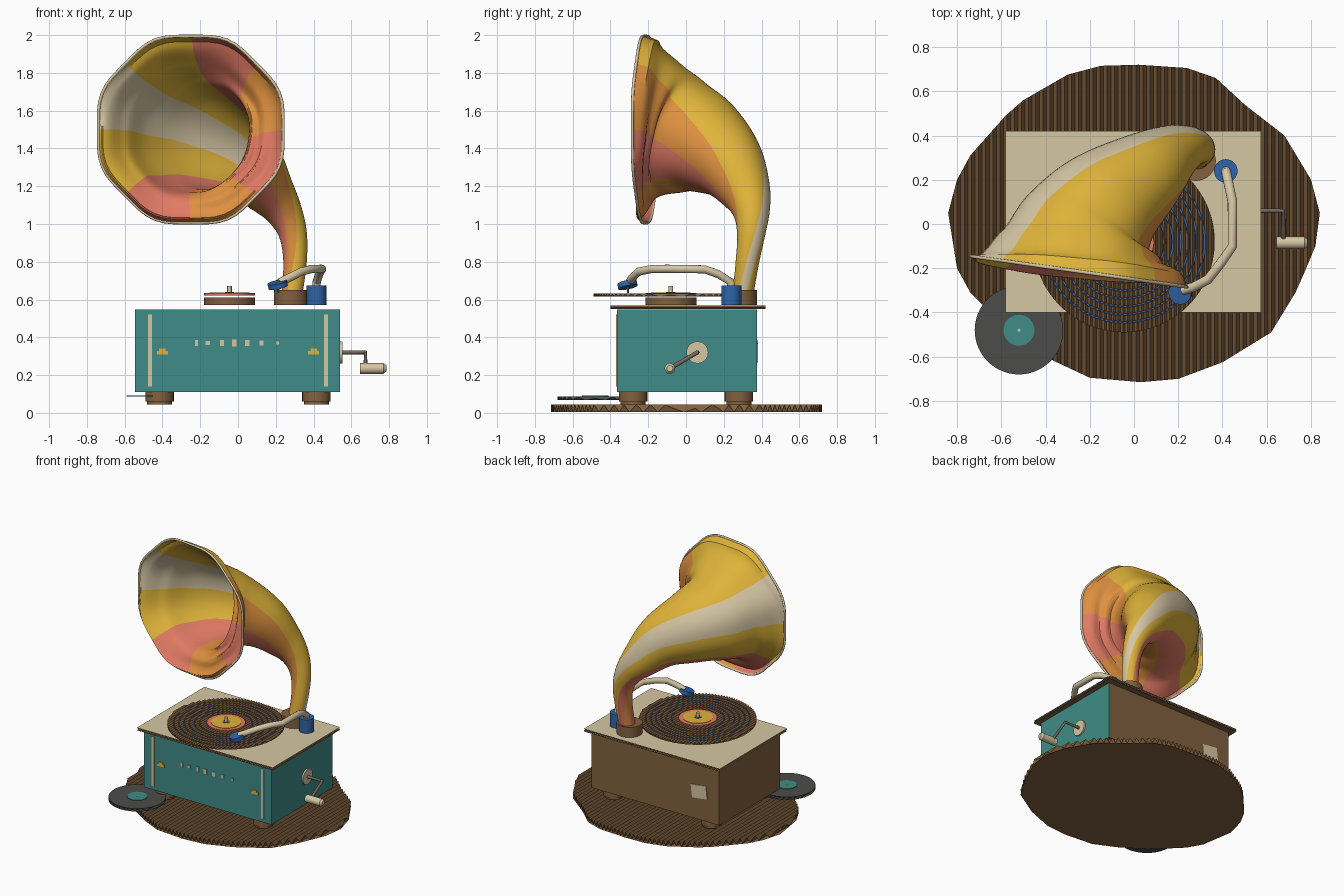
import bpy, bmesh, math
from mathutils import Vector, Matrix

if "Cube" in bpy.data.objects:
    bpy.data.objects.remove(bpy.data.objects["Cube"])

def lin(h):
    c = [int(h[i:i + 2], 16) / 255 for i in (0, 2, 4)]
    return [x / 12.92 if x < 0.04045 else ((x + 0.055) / 1.055) ** 2.4 for x in c] + [1]

MATS = {}
for mat_name, hexa in dict(cardboard="82613F", cream="D6C7A4", teal="3F8C87", gold="E0B43A", orange="DE9040",
                           salmon="E07A64", blue="3065A8", charcoal="4C4C4A", metal="756A5E").items():
    MATS[mat_name] = bpy.data.materials.new(mat_name)
    MATS[mat_name].diffuse_color = lin(hexa)

def finish(name, bm, *mats, smooth=False):
    me = bpy.data.meshes.new(name)
    bm.to_mesh(me)
    bm.free()
    for m in mats:
        me.materials.append(MATS[m])
    ob = bpy.data.objects.new(name, me)
    bpy.context.collection.objects.link(ob)
    if smooth:
        bpy.ops.object.select_all(action='DESELECT')
        ob.select_set(True)
        bpy.context.view_layer.objects.active = ob
        bpy.ops.object.shade_smooth_by_angle(angle=math.radians(35))
    return ob

def cyl(name, p0, p1, r, mat, n=32, r2=None):
    p0, p1 = Vector(p0), Vector(p1)
    d = p1 - p0
    M = Matrix.Translation((p0 + p1) / 2) @ d.to_track_quat('Z', 'Y').to_matrix().to_4x4()
    bm = bmesh.new()
    bmesh.ops.create_cone(bm, cap_ends=True, segments=n, radius1=r, radius2=r if r2 is None else r2,
                          depth=d.length, matrix=M)
    return finish(name, bm, mat, smooth=True)

def box(name, lo, hi, mat, *more, tilt=0):
    lo, hi = Vector(lo), Vector(hi)
    bm = bmesh.new()
    M = Matrix.Translation((lo + hi) / 2) @ Matrix.Rotation(tilt, 4, 'Y') @ Matrix.Diagonal((*(hi - lo), 1))
    bmesh.ops.create_cube(bm, size=1, matrix=M)
    return finish(name, bm, mat, *more)

def tube(name, pts, r, mat):
    cu = bpy.data.curves.new(name, 'CURVE')
    cu.dimensions, cu.bevel_depth, cu.bevel_resolution, cu.use_fill_caps = '3D', r, 4, True
    sp = cu.splines.new('POLY')
    sp.points.add(len(pts) - 1)
    for p, co in zip(sp.points, pts):
        p.co = (*co, 1)
    ob = bpy.data.objects.new(name, cu)
    bpy.context.collection.objects.link(ob)
    cu.materials.append(MATS[mat])
    bpy.ops.object.select_all(action='DESELECT')
    ob.select_set(True)
    bpy.context.view_layer.objects.active = ob
    bpy.ops.object.convert(target='MESH')
    bpy.ops.object.shade_smooth_by_angle(angle=math.radians(40))

def circle(cx, cy, r, n=64):
    return [(cx + r * math.cos(math.tau * i / n), cy + r * math.sin(math.tau * i / n)) for i in range(n)]

def sheet(name, outline, z, mat):
    bm = bmesh.new()
    bm.faces.new([bm.verts.new((x, y, z)) for x, y in outline])
    return finish(name, bm, mat)

def flutes(name, outline, z0, z1, period, mat):
    """Corrugated sheet with flutes along y, trimmed to a convex outline."""
    xs = [p[0] for p in outline]
    x0, x1 = min(xs) + 1e-4, max(xs) - 1e-4
    n = round((x1 - x0) / period) * 4
    bm, prev = bmesh.new(), None
    for i in range(n + 1):
        x = x0 + (x1 - x0) * i / n
        ys = [a[1] + (b[1] - a[1]) * (x - a[0]) / (b[0] - a[0])
              for a, b in zip(outline, outline[1:] + outline[:1]) if (a[0] - x) * (b[0] - x) < 0]
        if len(ys) < 2:
            continue
        z = (z0 + z1) / 2 + (z1 - z0) / 2 * math.sin(math.pi * i / 2)
        cur = [bm.verts.new((x, y, z)) for y in (min(ys), max(ys))]
        if prev:
            bm.faces.new((prev[0], cur[0], cur[1], prev[1]))
        prev = cur
    return finish(name, bm, mat)

def ring(name, cx, cy, r0, r1, z, mat, n=64):
    bm = bmesh.new()
    a, b = ([bm.verts.new((x, y, z)) for x, y in circle(cx, cy, r, n)] for r in (r0, r1))
    for i in range(n):
        j = (i + 1) % n
        bm.faces.new((a[i], b[i], b[j], a[j]))
    return finish(name, bm, mat)

# Corrugated ground mat with wavy outline
blob = [(.02, .72), (.24, .705), (.37, .66), (.5, .54), (.68, .4), (.8, .2), (.84, .05), (.82, -.1), (.77, -.22),
        (.73, -.31), (.62, -.49), (.4, -.625), (.2, -.7), (.03, -.715), (-.2, -.695), (-.36, -.62), (-.55, -.5),
        (-.74, -.31), (-.8, -.2), (-.84, .05), (-.8, .2), (-.74, .31), (-.58, .49), (-.5, .56), (-.3, .675), (-.15, .715)]
sheet("mat_liner", blob[::-1], 0, "cardboard")
flutes("mat_flutes", blob, .004, .045, .032, "cardboard")

# Feet
for sx in (-1, 1):
    for sy in (-1, 1):
        x, y = sx * .415, sy * .28
        cyl("foot", (x, y, .06), (x, y, .11), .075, "cardboard")
        cyl("foot_pad", (x, y, .045), (x, y, .06), .066, "cardboard")

# Cabinet: front and right painted, other sides bare
cab = box("cabinet", (-.545, -.365, .11), (.54, .375, .548), "cardboard", "teal")
for p in cab.data.polygons:
    p.material_index = int(p.normal.y < -.5 or p.normal.x > .5)

# Lid: two liners with flutes between
lid = [(-.58, -.4), (.575, -.4), (.575, .42), (-.58, .42)]
sheet("lid_underside", lid[::-1], .55, "cardboard")
flutes("lid_flutes", lid, .551, .569, .03, "cardboard")
sheet("lid_top", lid, .57, "cream")

# Front decoration plates and back patch
for s in (-1, 1):
    box("front_strip", (s * .465 - .011, -.37, .14), (s * .465 + .011, -.364, .52), "cream")
    box("front_stud", (s * .4 - .03, -.37, .308), (s * .4 + .03, -.364, .328), "gold")
    box("front_stud_top", (s * .4 - .017, -.37, .328), (s * .4 + .017, -.364, .34), "gold")
for x, w, h in ((-.22, .016, .03), (-.16, .024, .02), (-.085, .02, .034), (-.02, .026, .036),
                (.05, .024, .034), (.125, .022, .026), (.21, .016, .018)):
    box("front_ornament", (x - w / 2, -.37, .37 - h / 2), (x + w / 2, -.364, .37 + h / 2), "cream")
box("back_patch", (-.44, .374, .275), (-.31, .38, .375), "cream", tilt=.12)

# Platter, record, label, spindle
cx, cy = -.045, -.08
cyl("platter", (cx, cy, .572), (cx, cy, .61), .135, "cardboard", 48)
disc = circle(cx, cy, .41)
sheet("record_liner", disc[::-1], .613, "cardboard")
flutes("record_flutes", disc, .615, .631, .021, "cardboard")
for i in range(6):
    r = .18 + .036 * i
    ring("record_groove", cx, cy, r, r + .009, .626, "blue")
cyl("record_label", (cx, cy, .622), (cx, cy, .634), .135, "salmon", 48)
cyl("record_label_centre", (cx, cy, .63), (cx, cy, .637), .105, "gold", 48)
cyl("spindle_washer", (cx, cy, .63), (cx, cy, .64), .025, "metal")
cyl("spindle", (cx, cy, .63), (cx, cy, .672), .012, "cream", 16)

# Spare record on the mat
spare = circle(-.52, -.48, .2)
sheet("spare_record_underside", spare[::-1], .066, "charcoal")
flutes("spare_record_flutes", spare, .067, .087, .03, "charcoal")
sheet("spare_record_top", spare, .088, "charcoal")
cyl("spare_record_label", (-.52, -.48, .086), (-.52, -.48, .092), .07, "teal", 40)
cyl("spare_record_hole", (-.52, -.48, .09), (-.52, -.48, .093), .007, "cream", 12)

# Crank
cyl("crank_plate", (.538, .06, .32), (.552, .06, .32), .058, "cream")
tube("crank_rod", [(.545, .06, .32), (.675, .06, .32), (.675, -.085, .235)], .011, "metal")
cyl("crank_handle", (.645, -.085, .235), (.77, -.085, .235), .028, "cream")
cyl("crank_handle_tip", (.77, -.085, .235), (.785, -.085, .235), .028, "cream", r2=.016)

# Tone arm
cyl("arm_post", (.415, .24, .572), (.415, .24, .675), .053, "blue")
tube("tone_arm", [(.415, .24, .66), (.417, .235, .695), (.43, .17, .735), (.445, .1, .76), (.445, -.1, .763),
                  (.39, -.18, .762), (.335, -.25, .748), (.27, -.285, .715), (.22, -.3, .69)], .022, "cream")
cyl("arm_head", (.213, -.307, .665), (.207, -.313, .692), .052, "blue")
cyl("needle", (.213, -.307, .635), (.213, -.307, .67), .004, "metal", 8, r2=.008)

# Horn collar
cyl("horn_collar", (.28, .285, .572), (.28, .285, .65), .09, "cardboard", 40)

# Horn: twisted eight-gore sweep; control points are x, y, z, radius
ctrl = [(.285, .30, .62, .055), (.302, .325, .80, .062), (.29, .345, .95, .075), (.24, .345, 1.07, .10),
        (.16, .31, 1.18, .14), (.04, .22, 1.32, .20), (-.12, .09, 1.42, .265), (-.21, -.03, 1.465, .32),
        (-.24, -.13, 1.49, .39), (-.25, -.215, 1.5, .503)]
pts = [Vector(c) for c in ctrl]
ext = [2 * pts[0] - pts[1]] + pts + [2 * pts[-1] - pts[-2]]
path, STEP, NA = [], 6, 64
for s in range(len(pts) - 1):
    a, b, c, d = ext[s:s + 4]
    for k in range(STEP):
        t = k / STEP
        path.append(.5 * (2 * b + (c - a) * t + (2 * a - 5 * b + 4 * c - d) * t * t + (3 * b - a - 3 * c + d) * t ** 3))
path.append(pts[-1])
last = len(path) - 1
tang = [(path[min(i + 1, last)].xyz - path[max(i - 1, 0)].xyz).normalized() for i in range(last + 1)]
tang[-1] = Vector((-.14, -.99, 0)).normalized()
rights, R = [None] * (last + 1), Vector((1, 0, 0))
for i in range(last, -1, -1):
    R = (R - tang[i] * R.dot(tang[i])).normalized()
    rights[i] = R
az0 = math.degrees(math.atan2(rights[0].y, rights[0].x))
total = -math.radians((165 + az0) % 360)

bm = bmesh.new()
layers = []
for inset in (0, .008):
    rows = []
    for i, p in enumerate(path):
        u = i / last
        up = tang[i].cross(rights[i])
        row = []
        for j in range(NA):
            m = math.tau * j / NA
            a = m + total * (1 - u) ** 2
            r = (p.w - inset) * (1 - .018 * u ** 4 * math.cos(8 * m))
            row.append(bm.verts.new(p.xyz + r * (rights[i] * math.cos(a) + up * math.sin(a))))
        rows.append(row)
    layers.append(rows)
HORN = ["orange", "gold", "cream", "salmon"]
SIDES = [(0, 1, 1, 2, 1, 3, 0, 3), (0, 3, 1, 2, 1, 3, 0, 3)]   # outside and inside gore colours
for side, rows in enumerate(layers):
    for i in range(last):
        for j in range(NA):
            q = [rows[i][j], rows[i][(j + 1) % NA], rows[i + 1][(j + 1) % NA], rows[i + 1][j]]
            f = bm.faces.new(q[::-1] if side else q)
            f.material_index = SIDES[side][j * 8 // NA]
rim = [v.co.copy() for v in layers[0][-1]]
finish("horn", bm, *HORN, smooth=True)
tube("horn_rim", rim + rim[:1], .008, "cream")

for m in bpy.data.materials:
    if m.users and not m.is_grease_pencil:
        m.use_nodes = True
        m.node_tree.nodes["Principled BSDF"].inputs["Base Color"].default_value = m.diffuse_color
